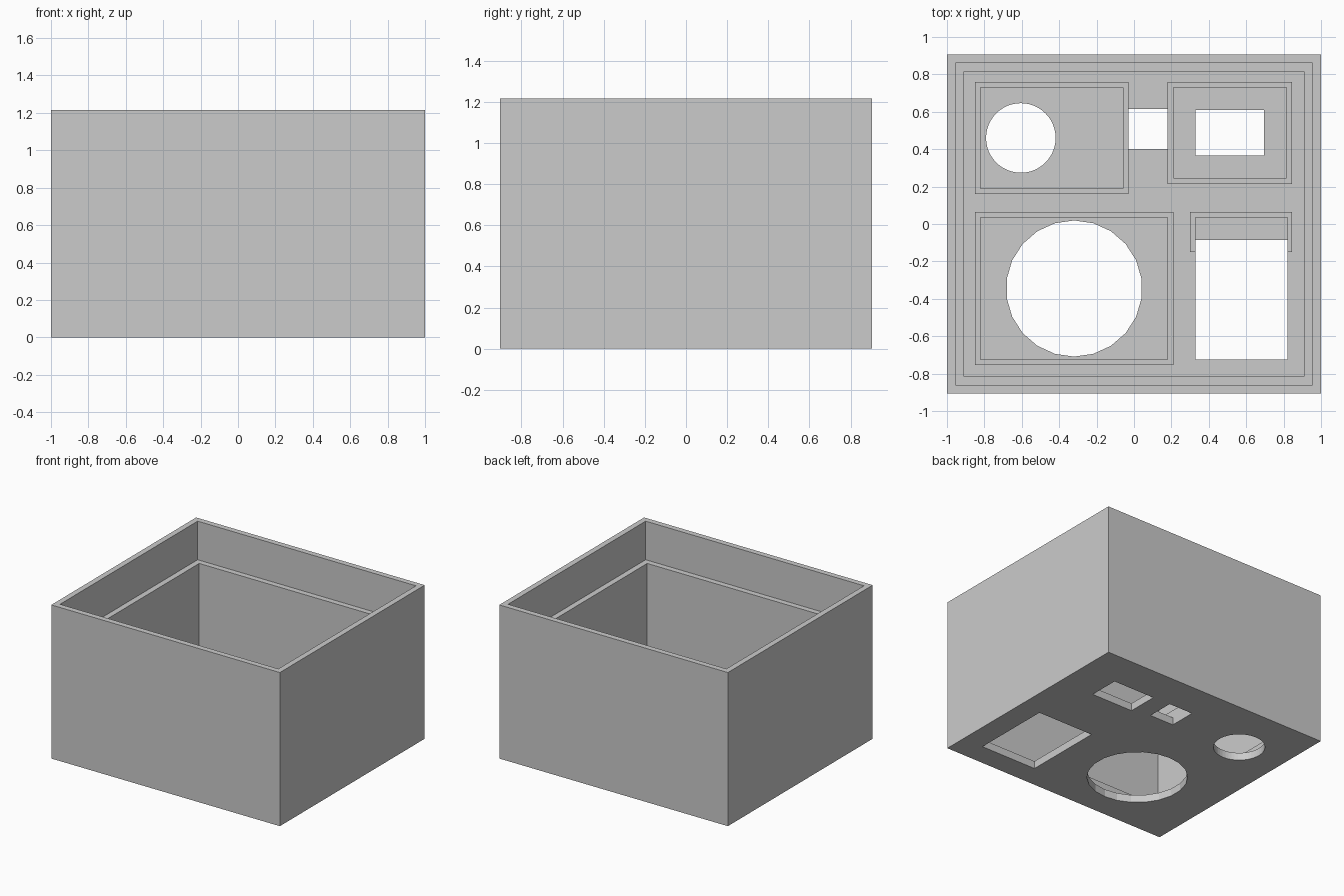
import bpy
import bmesh
from mathutils import Matrix, Vector

cube = bpy.data.objects.get("Cube")
if cube:
    bpy.data.objects.remove(cube, do_unlink=True)

grey = bpy.data.materials.new("plain grey")
grey.use_nodes = True
grey.diffuse_color = (0.6, 0.6, 0.6, 1)
grey.node_tree.nodes["Principled BSDF"].inputs["Base Color"].default_value = (0.6, 0.6, 0.6, 1)

HEIGHT, FLOOR, LEDGE, RIB_TOP = 1.215, 0.06, 0.91, 0.12
RIB = 0.03


def finish(name, bm):
    mesh = bpy.data.meshes.new(name)
    bm.to_mesh(mesh)
    bm.free()
    mesh.materials.append(grey)
    obj = bpy.data.objects.new(name, mesh)
    bpy.context.scene.collection.objects.link(obj)
    return obj


def block(name, x0, x1, y0, y1, z0, z1):
    bm = bmesh.new()
    size = Vector((x1 - x0, y1 - y0, z1 - z0))
    centre = Vector((x0 + x1, y0 + y1, z0 + z1)) / 2
    bmesh.ops.create_cube(bm, size=1, matrix=Matrix.Translation(centre) @ Matrix.Diagonal(size).to_4x4())
    return finish(name, bm)


def disc(name, x, y, radius, sides):
    bm = bmesh.new()
    bmesh.ops.create_cone(bm, cap_ends=True, segments=sides, radius1=radius, radius2=radius,
                          depth=0.4, matrix=Matrix.Translation((x, y, 0)))
    return finish(name, bm)


def cut(target, cutter):
    cutter.hide_render = True
    mod = target.modifiers.new("cut", 'BOOLEAN')
    mod.operation = 'DIFFERENCE'
    mod.solver = 'EXACT'
    mod.object = cutter
    bpy.context.view_layer.objects.active = target
    bpy.ops.object.modifier_apply(modifier=mod.name)
    bpy.data.objects.remove(cutter, do_unlink=True)


# Open box with a stepped lid ledge
box = block("box_shell", -1, 1, -0.905, 0.905, 0, HEIGHT)
cut(box, block("cavity", -0.91, 0.91, -0.815, 0.815, FLOOR, HEIGHT + 0.1))
cut(box, block("lid_recess", -0.955, 0.955, -0.86, 0.86, LEDGE, HEIGHT + 0.1))

# Floor openings
cut(box, disc("small_round_opening", -0.605, 0.46, 0.186, 48))
cut(box, disc("large_round_opening", -0.32, -0.345, 0.364, 22))
for name, x0, x1, y0, y1 in (
    ("socket_opening", 0.33, 0.695, 0.365, 0.61),
    ("cable_opening", -0.03, 0.18, 0.4, 0.615),
    ("display_opening", 0.33, 0.82, -0.725, -0.085),
):
    cut(box, block(name, x0, x1, y0, y1, -0.2, 0.2))

# Low locating ribs around the openings
for name, x0, x1, y0, y1 in (
    ("small_round_rib", -0.85, -0.03, 0.16, 0.76),
    ("large_round_rib", -0.85, 0.21, -0.755, 0.065),
    ("socket_rib", 0.18, 0.845, 0.215, 0.76),
):
    rib = block(name, x0, x1, y0, y1, FLOOR, RIB_TOP)
    cut(rib, block("rib_inside", x0 + RIB, x1 - RIB, y0 + RIB, y1 - RIB, 0, 0.2))

# Three-sided rib behind the display opening
bracket = block("display_rib", 0.3, 0.845, -0.15, 0.065, FLOOR, RIB_TOP)
cut(bracket, block("rib_inside", 0.33, 0.82, -0.3, 0.035, 0, 0.2))
